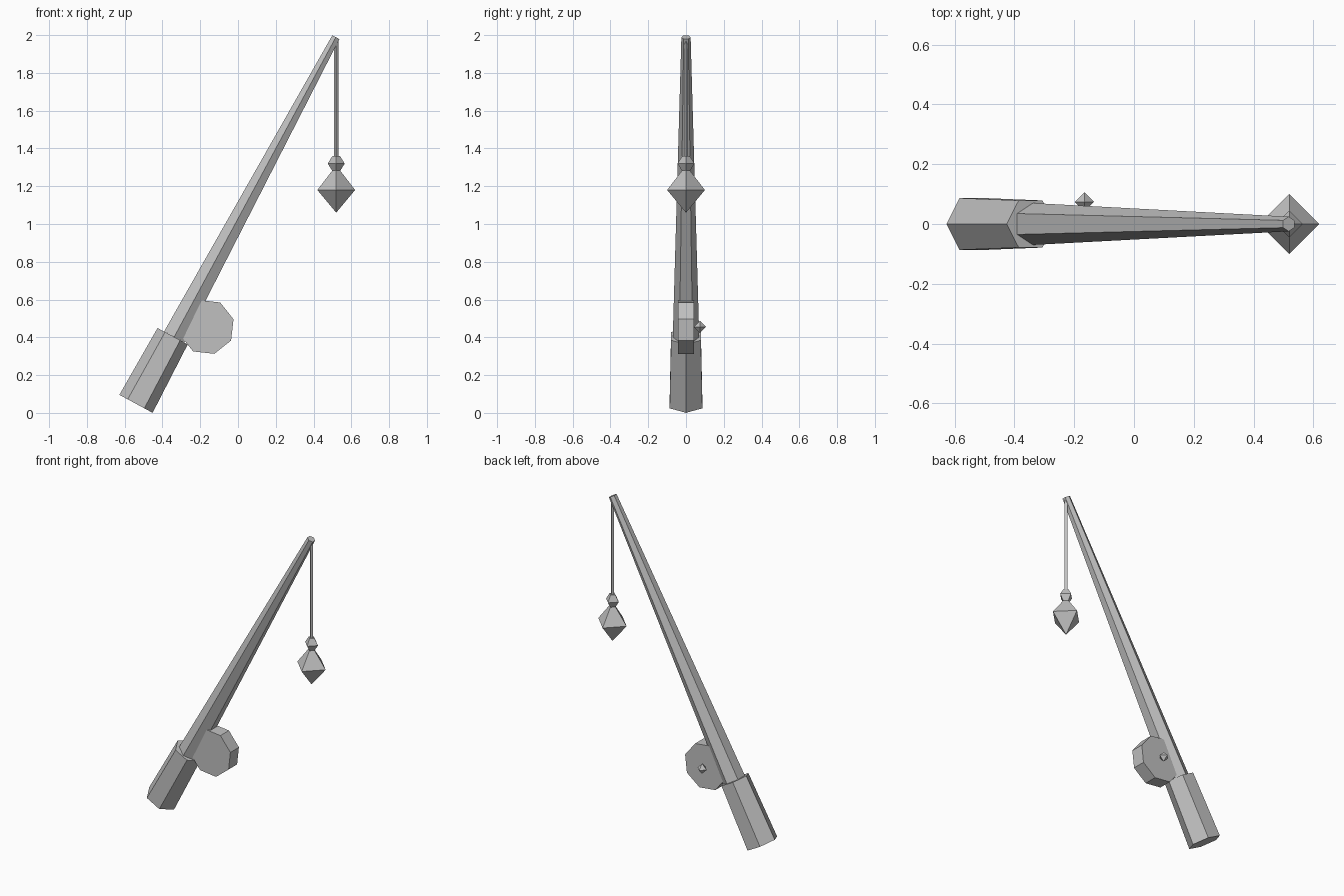
import bpy
import bmesh
from math import cos, sin, pi, radians, atan2
from mathutils import Matrix, Vector

cube = bpy.data.objects.get("Cube")
if cube:
    bpy.data.objects.remove(cube, do_unlink=True)

grey = bpy.data.materials.new("plain grey")
grey.use_nodes = True
colour = (0.53, 0.53, 0.53, 1)
grey.diffuse_color = colour
grey.node_tree.nodes["Principled BSDF"].inputs["Base Color"].default_value = colour


def turned(name, sides, profile, matrix, start=0.0):
    """Flat-faced solid from (radius, height) pairs around local Z; radius 0 is a point."""
    bm = bmesh.new()
    rings = []
    for r, h in profile:
        count = sides if r > 0 else 1
        rings.append([bm.verts.new((r * cos(start + 2 * pi * i / sides),
                                    r * sin(start + 2 * pi * i / sides), h))
                      for i in range(count)])
    for low, high in zip(rings, rings[1:]):
        for i in range(sides):
            j = (i + 1) % sides
            corners = [low[i % len(low)], low[j % len(low)],
                       high[j % len(high)], high[i % len(high)]]
            bm.faces.new(list(dict.fromkeys(corners)))
    for ring in (rings[0], rings[-1]):
        if len(ring) > 2:
            bm.faces.new(ring)
    bmesh.ops.recalc_face_normals(bm, faces=bm.faces)
    mesh = bpy.data.meshes.new(name)
    bm.to_mesh(mesh)
    bm.free()
    mesh.materials.append(grey)
    obj = bpy.data.objects.new(name, mesh)
    obj.matrix_world = matrix
    bpy.context.collection.objects.link(obj)
    return obj


def tapered(name, sides, bottom, top, r0, r1, start=0.0):
    """Tapered bar between two points in the XZ plane."""
    a, b = Vector(bottom), Vector(top)
    d = b - a
    lean = Matrix.Translation(a) @ Matrix.Rotation(atan2(d.x, d.z), 4, 'Y')
    return turned(name, sides, [(r0, 0), (r1, d.length)], lean, start)


# Leaning grip and rod, six-sided
tapered("handle", 6, (-0.54, 0, 0.048), (-0.346, 0, 0.406), 0.1, 0.091)
tapered("rod", 6, (-0.338, 0, 0.402), (0.518, 0, 1.989), 0.07, 0.0245, pi / 6)

# Eight-sided reel with a small knob on its back
reel_place = Matrix.Translation((-0.166, 0, 0.455)) @ Matrix.Rotation(-pi / 2, 4, 'X')
turned("reel", 8, [(0.148, -0.043), (0.148, 0.043)], reel_place, radians(-16))
turned("reel_knob", 4, [(0, 0.042), (0.032, 0.074), (0, 0.106)], reel_place)

# Hanging line, bead and weight
hang = Matrix.Translation((0.52, 0, 0))
turned("line", 4, [(0.011, 1.34), (0.011, 1.975)], hang)
turned("bead", 4, [(0.02, 1.28), (0.045, 1.32), (0.02, 1.36)], hang)
turned("weight", 4, [(0, 1.06), (0.1, 1.18), (0, 1.31)], hang)
